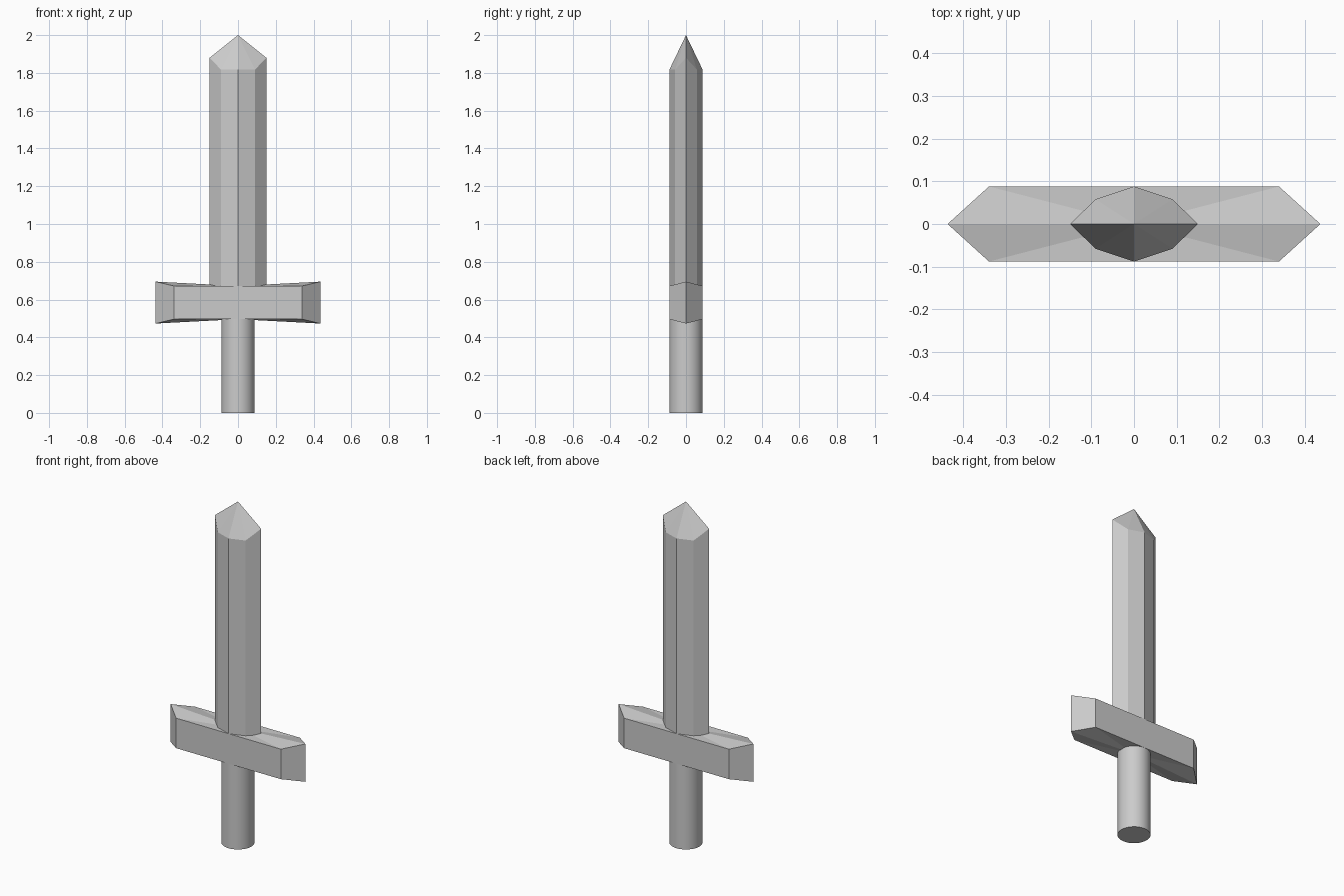
import bpy, bmesh
from math import pi

if "Cube" in bpy.data.objects:
    bpy.data.objects.remove(bpy.data.objects["Cube"])


def make_object(name, bm):
    bmesh.ops.recalc_face_normals(bm, faces=bm.faces)
    mesh = bpy.data.meshes.new(name)
    bm.to_mesh(mesh)
    bm.free()
    obj = bpy.data.objects.new(name, mesh)
    bpy.context.collection.objects.link(obj)
    return obj


def prism(name, outline, bottom, top, bottom_tip, top_tip):
    """Side walls between two rings; each ring closed by a fan to a centre point.
    bottom and top give the height of a ring point from its (x, y)."""
    bm = bmesh.new()
    low = [bm.verts.new((x, y, bottom(x, y))) for x, y in outline]
    high = [bm.verts.new((x, y, top(x, y))) for x, y in outline]
    base = bm.verts.new((0, 0, bottom_tip))
    apex = bm.verts.new((0, 0, top_tip))
    n = len(outline)
    for i in range(n):
        j = (i + 1) % n
        bm.faces.new((low[i], low[j], high[j], high[i]))
        bm.faces.new((high[i], high[j], apex))
        bm.faces.new((low[j], low[i], base))
    return make_object(name, bm)


# Blade: eight-sided section with a four-ridged point
W, T = 0.15, 0.088
blade_outline = [(W, 0), (0.09, 0.058), (0, T), (-0.09, 0.058),
                 (-W, 0), (-0.09, -0.058), (0, -T), (0.09, -0.058)]
prism("blade", blade_outline,
      lambda x, y: 0.59,
      lambda x, y: 1.88 if y == 0 else 1.817,
      0.59, 2.0)

# Crossguard: pointed ends that flare up and down
guard_outline = [(0.437, 0), (0.34, T), (-0.34, T),
                 (-0.437, 0), (-0.34, -T), (0.34, -T)]
prism("crossguard", guard_outline,
      lambda x, y: 0.473 if y == 0 else 0.496,
      lambda x, y: 0.695 if y == 0 else 0.672,
      0.496, 0.672)

# Grip: plain round handle
bpy.ops.mesh.primitive_cylinder_add(vertices=32, radius=T, depth=0.55,
                                    location=(0, 0, 0.275))
grip = bpy.context.object
grip.name = "grip"
bpy.ops.object.shade_smooth_by_angle(angle=pi / 6)
